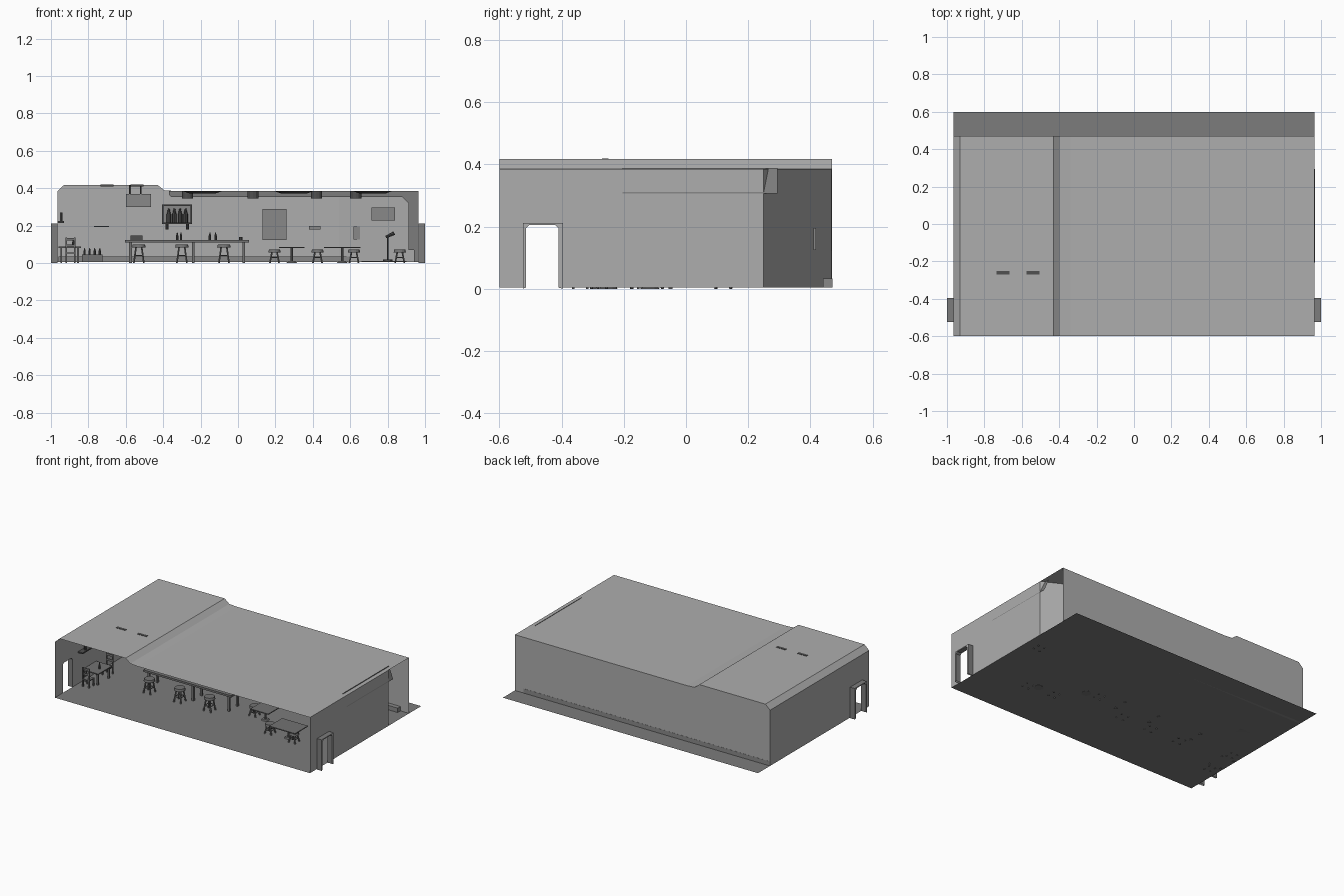
import bpy, bmesh, math
from mathutils import Vector

if "Cube" in bpy.data.objects:
    bpy.data.objects.remove(bpy.data.objects["Cube"])


def mat(name, v):
    m = bpy.data.materials.new(name)
    m.diffuse_color = (v, v, v, 1)
    m.use_nodes = True
    m.node_tree.nodes["Principled BSDF"].inputs["Base Color"].default_value = m.diffuse_color
    return m


WALL = mat("light_grey_plaster", 0.42)
FLOOR = mat("dark_grey_floor", 0.2)
PANEL = mat("mid_grey_panel", 0.25)
WOOD = mat("furniture_grey", 0.17)
DARK = mat("charcoal", 0.08)


def finish(name, bm, m):
    me = bpy.data.meshes.new(name)
    bm.to_mesh(me)
    bm.free()
    me.materials.append(m)
    ob = bpy.data.objects.new(name, me)
    bpy.context.collection.objects.link(ob)
    return ob


def poly(name, faces, m):
    bm = bmesh.new()
    for f in faces:
        bm.faces.new([bm.verts.new(p) for p in f])
    bmesh.ops.remove_doubles(bm, verts=bm.verts, dist=1e-5)
    return finish(name, bm, m)


def add_box(bm, x0, x1, y0, y1, z0, z1):
    vs = bmesh.ops.create_cube(bm, size=1)["verts"]
    for v in vs:
        v.co = ((x0 + x1) / 2 + v.co.x * (x1 - x0),
                (y0 + y1) / 2 + v.co.y * (y1 - y0),
                (z0 + z1) / 2 + v.co.z * (z1 - z0))


def box(name, m, *d):
    bm = bmesh.new()
    add_box(bm, *d)
    return finish(name, bm, m)


def add_rod(bm, a, b, r, r2=None, n=8):
    a, b = Vector(a), Vector(b)
    vs = bmesh.ops.create_cone(bm, cap_ends=True, segments=n, radius1=r,
                               radius2=r if r2 is None else r2, depth=(b - a).length)["verts"]
    q = Vector((0, 0, 1)).rotation_difference(b - a)
    for v in vs:
        v.co = q @ v.co + (a + b) / 2


def rod(name, m, a, b, r, r2=None, n=8):
    bm = bmesh.new()
    add_rod(bm, a, b, r, r2, n)
    return finish(name, bm, m)


# floor, roof and back wall
F, XW, YF, YB = 0.004, 0.965, -0.6, 0.47
poly("floor", [[(-XW, YF, F), (XW, YF, F), (XW, 0.6, F), (-XW, 0.6, F)]], FLOOR)
roof = [(-XW, 0.385), (-0.93, 0.417), (-0.43, 0.417), (-0.395, 0.389), (-0.34, 0.385), (XW, 0.385)]
poly("roof", [[(a[0], YF, a[1]), (b[0], YF, b[1]), (b[0], YB, b[1]), (a[0], YB, a[1])]
              for a, b in zip(roof, roof[1:])], WALL)
poly("back_wall", [[(XW, YB, F), (-XW, YB, F)] + [(x, YB, z) for x, z in roof]], WALL)
poly("angled_corner_wall", [[(0.54, 0.468, F), (XW, 0.25, F), (XW, 0.25, 0.385), (0.54, 0.468, 0.385)]], WALL)

# side walls with notched doorways, and the tube frames standing outside them
arch = [(-0.515, F), (-0.515, 0.195), (-0.503, 0.206), (-0.422, 0.206), (-0.41, 0.195), (-0.41, F)]
outer = [(-0.525, 0), (-0.525, 0.212), (-0.395, 0.212), (-0.395, 0)]
for s, side, yend in ((-1, "left", YB), (1, "right", 0.25)):
    outline = [(YF, F)] + arch + [(yend, F), (yend, 0.385), (YF, 0.385)]
    poly(side + "_wall", [[(s * XW, y, z) for y, z in outline]], WALL)
    faces = []
    for path in (arch, outer):
        for a, b in zip(path, path[1:]):
            faces.append([(s * XW, *a), (s, *a), (s, *b), (s * XW, *b)])
    poly(side + "_door_tunnel", faces, FLOOR)
    poly(side + "_door_face", [[(s, y, z) for y, z in outer + arch[::-1]]], WALL)

# dark beam along the ceiling and down the right corner
beam = [(-0.37, 0.384), (-0.37, 0.365), (-0.355, 0.352), (0.88, 0.352), (0.912, 0.32),
        (0.912, 0.07), (0.94, 0.07), (0.94, F), (0.962, F), (0.962, 0.384)]
poly("corner_beam", [[(x, 0.245, z) for x, z in beam]], FLOOR)
box("baseboard", PANEL, -0.96, 0.9, 0.44, 0.471, F, 0.034)

# tilted panels high on the side walls
poly("right_tilted_panel", [[(0.935, -0.205, 0.389), (0.935, 0.295, 0.389),
                             (0.967, 0.295, 0.306), (0.967, -0.205, 0.306)]], FLOOR)
poly("left_tilted_panel", [[(-0.926, -0.2, 0.375), (-0.926, 0.2, 0.375),
                            (-0.963, 0.2, 0.3), (-0.963, -0.2, 0.3)]], FLOOR)
box("left_wall_shelf", DARK, -0.964, -0.93, -0.35, -0.24, 0.215, 0.224)
rod("left_wall_lamp", DARK, (-0.945, -0.3, 0.224), (-0.945, -0.3, 0.27), 0.008)

# ceiling lamps and small vents
for x in (-0.19, 0.3, 0.72):
    rod("ceiling_lamp", DARK, (x, -0.05, 0.372), (x, -0.05, 0.384), 0.07, 0.105, 20)
for x in (-0.27, 0.08, 0.42, 0.63):
    rod("ceiling_spot", DARK, (x, 0.1, 0.344), (x, 0.1, 0.384), 0.03, 0.03, 12)
for x in (-0.7, -0.54):
    box("ceiling_strip_lamp", DARK, x - 0.035, x + 0.035, -0.27, -0.25, 0.408, 0.419)

# pictures, boards and shelves on the back wall
for name, m, x0, x1, z0, z1, y in (
        ("hanging_sign", PANEL, -0.6, -0.465, 0.3, 0.368, 0.45),
        ("bottle_cabinet_back", PANEL, -0.4, -0.25, 0.212, 0.308, 0.45),
        ("menu_board", PANEL, 0.13, 0.258, 0.122, 0.29, 0.46),
        ("small_wall_lamp", PANEL, 0.38, 0.44, 0.18, 0.197, 0.44),
        ("wall_notice", PANEL, 0.617, 0.68, 0.125, 0.195, 0.41),
        ("picture", PANEL, 0.715, 0.84, 0.228, 0.297, 0.305),
        ("wall_shelf", FLOOR, -0.77, -0.69, 0.193, 0.199, 0.42)):
    box(name, m, x0, x1, y, y + 0.008 if y < 0.45 else 0.469, z0, z1)
for x in (-0.58, -0.52):
    rod("sign_hanger", DARK, (x, 0.455, 0.365), (x, 0.455, 0.416), 0.004)
bm = bmesh.new()
for d in ((-0.405, -0.397, 0.21, 0.312), (-0.253, -0.245, 0.21, 0.312),
          (-0.405, -0.245, 0.208, 0.216), (-0.405, -0.245, 0.304, 0.312)):
    add_box(bm, d[0], d[1], 0.41, 0.468, d[2], d[3])
finish("bottle_cabinet_frame", bm, DARK)


def bottle(x, y, z, h=0.04):
    bm = bmesh.new()
    add_rod(bm, (x, y, z), (x, y, z + h * 0.6), h * 0.16)
    add_rod(bm, (x, y, z + h * 0.6), (x, y, z + h), h * 0.14, h * 0.05)
    finish("bottle", bm, DARK)


for i in range(4):
    bottle(-0.37 + i * 0.03, 0.435, 0.216, 0.075)
for x in (-0.38, -0.27):
    rod("cabinet_tap", DARK, (x, 0.44, 0.178), (x, 0.44, 0.21), 0.008)

# bar counter
bm = bmesh.new()
add_box(bm, -0.605, 0.06, -0.16, -0.03, 0.11, 0.123)
for x in (-0.575, -0.24, 0.03):
    for y in (-0.14, -0.05):
        add_box(bm, x - 0.007, x + 0.007, y - 0.007, y + 0.007, 0, 0.11)
finish("bar_counter", bm, WOOD)
box("counter_box", DARK, -0.575, -0.51, -0.11, -0.07, 0.123, 0.147)
for x in (-0.325, -0.305, -0.15, -0.12):
    bottle(x, -0.09, 0.123)
rod("counter_cup", DARK, (0.015, -0.1, 0.123), (0.015, -0.1, 0.14), 0.01)


def stool(x, y, h, r):
    bm = bmesh.new()
    add_rod(bm, (x, y, h - 0.016), (x, y, h), r, r * 0.9, 16)
    ring = []
    for k in range(4):
        a = math.pi / 4 + k * math.pi / 2
        c, s = math.cos(a), math.sin(a)
        add_rod(bm, (x + c * r * 1.05, y + s * r * 1.05, 0),
                (x + c * r * 0.6, y + s * r * 0.6, h - 0.016), 0.005, n=6)
        ring.append((x + c * r * 0.85, y + s * r * 0.85, h * 0.4))
    for k in range(4):
        add_rod(bm, ring[k], ring[(k + 1) % 4], 0.003, n=6)
    finish("stool", bm, WOOD)


for x in (-0.53, -0.3, -0.075):
    stool(x, -0.2, 0.1, 0.036)
for x, y in ((0.195, -0.1), (0.425, -0.26), (0.62, -0.28), (0.865, 0.12)):
    stool(x, y, 0.072, 0.033)


def table(x0, x1, y0, y1, h):
    bm = bmesh.new()
    add_box(bm, x0, x1, y0, y1, h - 0.007, h)
    for x in (x0 + 0.015, x1 - 0.015):
        for y in (y0 + 0.015, y1 - 0.015):
            add_box(bm, x - 0.005, x + 0.005, y - 0.005, y + 0.005, 0, h - 0.007)
    finish("table", bm, WOOD)


def pedestal_table(x0, x1, y0, y1, h):
    bm = bmesh.new()
    cx, cy = (x0 + x1) / 2, (y0 + y1) / 2
    add_box(bm, x0, x1, y0, y1, h - 0.006, h)
    add_rod(bm, (cx, cy, 0), (cx, cy, h - 0.006), 0.006)
    add_rod(bm, (cx, cy, 0), (cx, cy, 0.01), 0.03, 0.02, 12)
    finish("pedestal_table", bm, WOOD)


pedestal_table(0.22, 0.355, -0.18, -0.05, 0.085)
pedestal_table(0.46, 0.655, -0.32, -0.18, 0.085)
table(-0.96, -0.84, -0.31, -0.16, 0.088)
bottle(-0.88, -0.24, 0.088, 0.04)


# chairs by the left table
def chair(x, y, back):
    bm = bmesh.new()
    add_box(bm, x - 0.027, x + 0.027, y - 0.027, y + 0.027, 0.05, 0.057)
    for sx in (-1, 1):
        for sy in (-1, 1):
            top = 0.135 if sy == back else 0.05
            cx, cy = x + sx * 0.023, y + sy * 0.023
            add_box(bm, cx - 0.004, cx + 0.004, cy - 0.004, cy + 0.004, 0, top)
    for z in (0.085, 0.12):
        add_box(bm, x - 0.023, x + 0.023, y + back * 0.023 - 0.003, y + back * 0.023 + 0.003, z, z + 0.014)
    finish("chair", bm, WOOD)


chair(-0.895, -0.13, 1)
chair(-0.895, -0.34, -1)

# crate of bottles behind the left table
box("crate", WOOD, -0.835, -0.725, 0.1, 0.16, F, 0.045)
for i in range(4):
    bottle(-0.82 + i * 0.027, 0.13, 0.045, 0.035)

# low stage with a lamp stand in the back corner
box("stage", FLOOR, 0.66, 0.9, 0.06, 0.24, F, 0.012)
bm = bmesh.new()
add_rod(bm, (0.8, 0.1, 0.012), (0.8, 0.1, 0.018), 0.025, n=12)
add_rod(bm, (0.8, 0.1, 0.012), (0.8, 0.1, 0.145), 0.004)
add_rod(bm, (0.79, 0.1, 0.138), (0.835, 0.1, 0.16), 0.007, 0.01)
finish("lamp_stand", bm, DARK)
